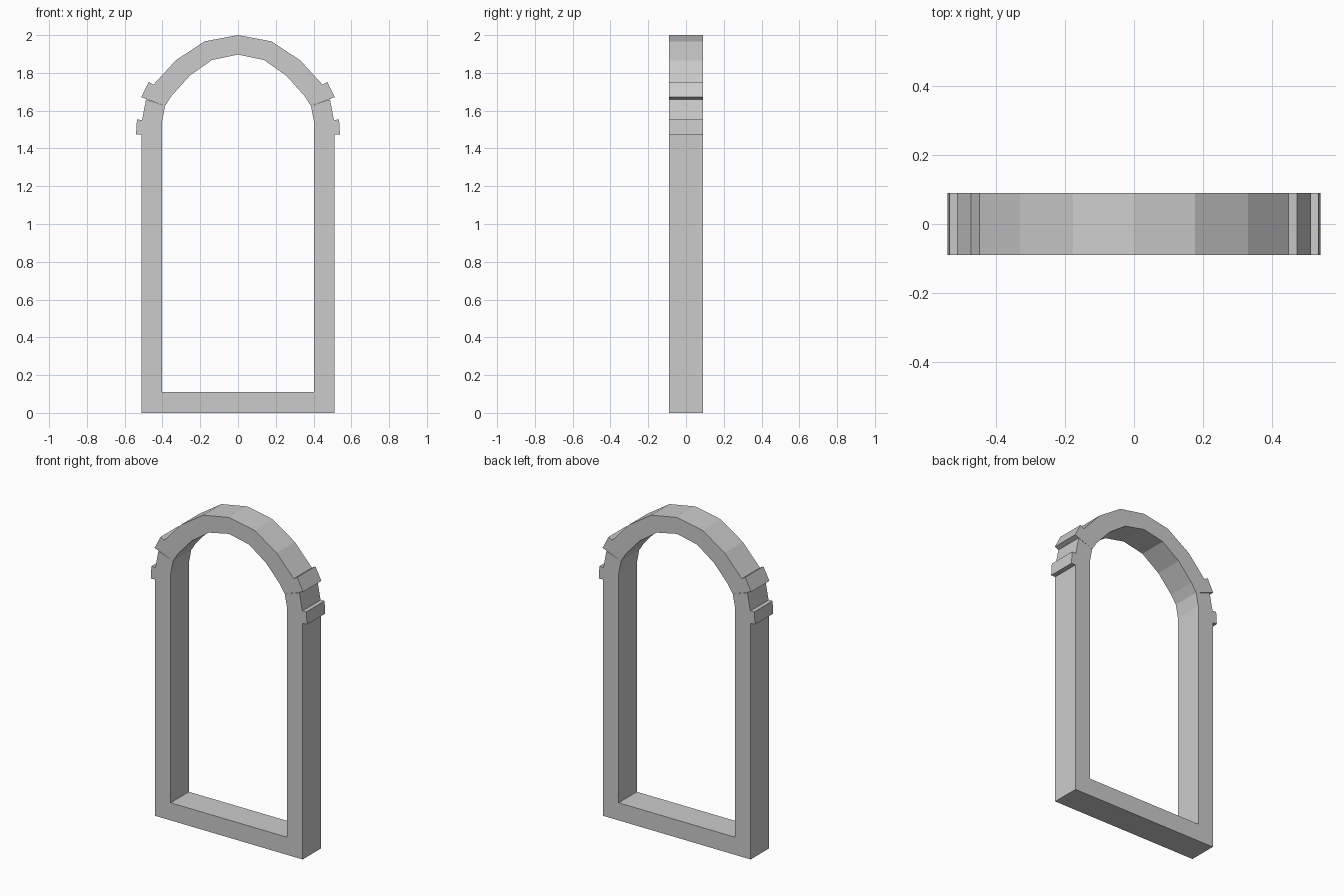
import bpy
import bmesh

if "Cube" in bpy.data.objects:
    bpy.data.objects.remove(bpy.data.objects["Cube"], do_unlink=True)

HALF_DEPTH = 0.09
INNER, OUTER = 0.402, 0.51
BASE, SPRING, COURSES = 0.11, 1.475, 9

stone = bpy.data.materials.new("grey stone")
stone.use_nodes = True
grey = (0.6, 0.6, 0.6, 1)
stone.diffuse_color = grey
stone.node_tree.nodes["Principled BSDF"].inputs["Base Color"].default_value = grey


def block(name, outline):
    """Extrude a front outline (x, z) through the depth of the frame."""
    bm = bmesh.new()
    face = bm.faces.new([bm.verts.new((x, -HALF_DEPTH, z)) for x, z in outline])
    ext = bmesh.ops.extrude_face_region(bm, geom=[face])
    verts = [v for v in ext["geom"] if isinstance(v, bmesh.types.BMVert)]
    bmesh.ops.translate(bm, verts=verts, vec=(0, 2 * HALF_DEPTH, 0))
    bmesh.ops.recalc_face_normals(bm, faces=bm.faces)
    mesh = bpy.data.meshes.new(name)
    bm.to_mesh(mesh)
    bm.free()
    mesh.materials.append(stone)
    obj = bpy.data.objects.new(name, mesh)
    bpy.context.collection.objects.link(obj)


def pair(name, outline):
    block("left_" + name, outline)
    block("right_" + name, [(-x, z) for x, z in outline])


def rect(x0, x1, z0, z1):
    return [(x0, z0), (x1, z0), (x1, z1), (x0, z1)]


# Sill stones
width = 2 * INNER / 5
for i in range(5):
    x = -INNER + i * width
    block(f"sill_stone_{i + 1}", rect(x, x + width, 0, BASE))

# Corner stones and jamb courses
pair("corner_stone", rect(INNER, OUTER, 0, BASE))
step = (SPRING - BASE) / COURSES
for i in range(COURSES):
    z = BASE + i * step
    pair(f"jamb_stone_{i + 1}", rect(INNER, OUTER, z, z + step))

# Projecting springer and shoulder stones with the plain stone between them
pair("springer", [(INNER, SPRING), (0.54, SPRING), (0.535, 1.553), (INNER, 1.543)])
pair("haunch_stone", [(INNER, 1.543), (0.508, 1.55), (0.487, 1.66), (0.386, 1.625)])
pair("shoulder_stone", [(0.386, 1.625), (0.513, 1.672), (0.472, 1.752), (0.352, 1.678)])

# Arch stones up to the crown
joints = [((0.352, 1.678), (0.448, 1.737)),
          ((0.256, 1.785), (0.33, 1.866)),
          ((0.138, 1.868), (0.177, 1.967)),
          ((0, 1.897), (0, 2.0))]
for i, ((a, b), (c, d)) in enumerate(zip(joints, joints[1:])):
    pair(f"arch_stone_{i + 1}", [a, b, d, c])
